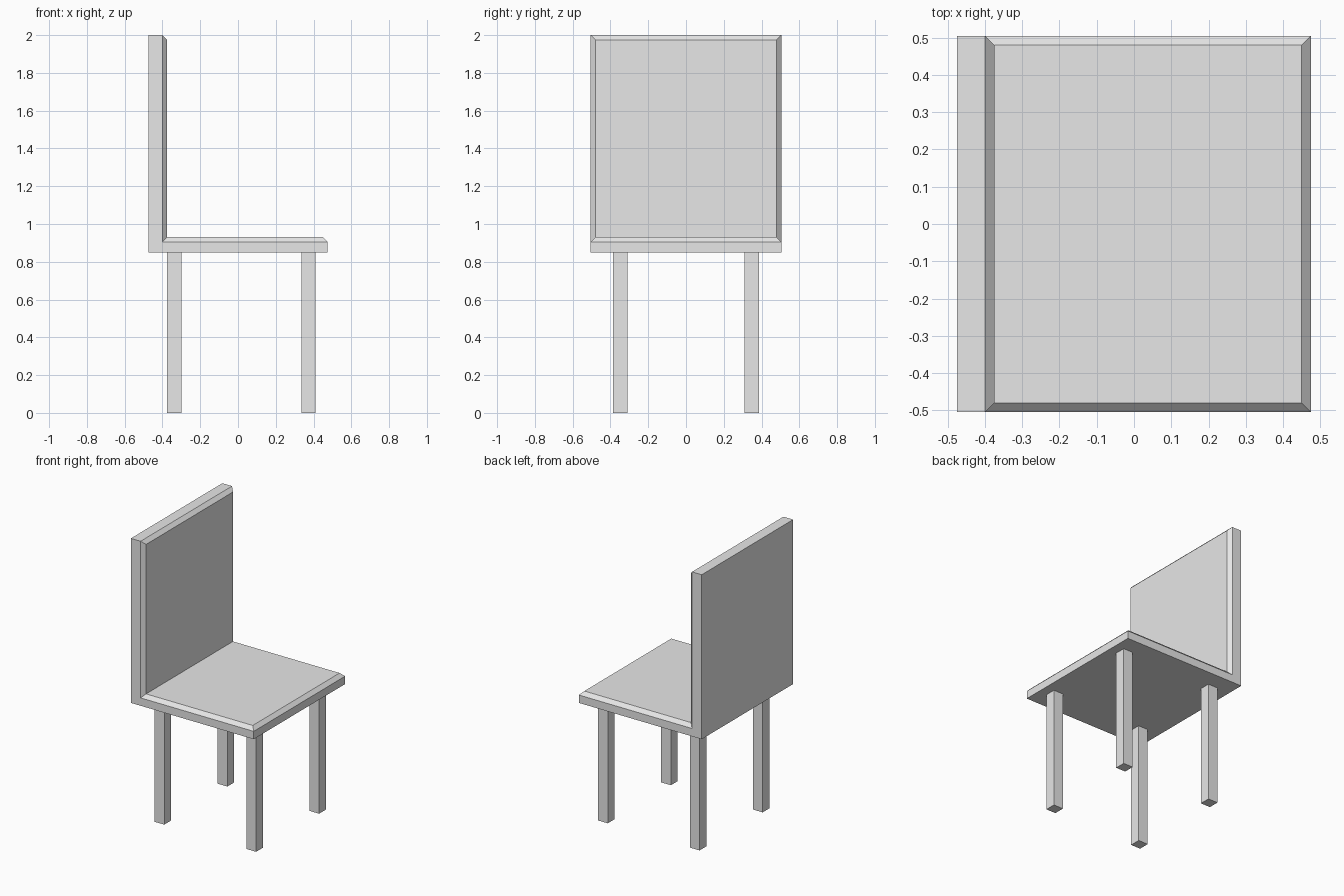
import bpy
import bmesh
from mathutils import Matrix, Vector

default_cube = bpy.data.objects.get("Cube")
if default_cube:
    bpy.data.objects.remove(default_cube, do_unlink=True)

GREY = (0.8, 0.8, 0.8, 1.0)
grey = bpy.data.materials.new("light_grey")
grey.diffuse_color = GREY
grey.use_nodes = True
grey.node_tree.nodes["Principled BSDF"].inputs["Base Color"].default_value = GREY

HALF_DEPTH = 0.475    # along x
HALF_WIDTH = 0.505    # along y
SEAT_BOTTOM, SEAT_EDGE, TOP = 0.85, 0.905, 2.0
BACK_FACE = -0.40
CHAMFER = 0.025


def finish(bm, name):
    bmesh.ops.recalc_face_normals(bm, faces=bm.faces)
    mesh = bpy.data.meshes.new(name)
    bm.to_mesh(mesh)
    bm.free()
    mesh.materials.append(grey)
    obj = bpy.data.objects.new(name, mesh)
    bpy.context.collection.objects.link(obj)
    return obj


def box(name, lo, hi):
    lo, hi = Vector(lo), Vector(hi)
    bm = bmesh.new()
    place = Matrix.Translation((lo + hi) / 2) @ Matrix.Diagonal((*(hi - lo), 1))
    bmesh.ops.create_cube(bm, size=1, matrix=place)
    return finish(bm, name)


# Seat and backrest: one L-shaped profile extruded across the width
profile = [
    (-HALF_DEPTH, SEAT_BOTTOM), (HALF_DEPTH, SEAT_BOTTOM),
    (HALF_DEPTH, SEAT_EDGE), (BACK_FACE, SEAT_EDGE),
    (BACK_FACE, TOP), (-HALF_DEPTH, TOP),
]
bm = bmesh.new()
side = bm.faces.new([bm.verts.new((x, -HALF_WIDTH, z)) for x, z in profile])
extruded = bmesh.ops.extrude_face_region(bm, geom=[side])
moved = [v for v in extruded["geom"] if isinstance(v, bmesh.types.BMVert)]
bmesh.ops.translate(bm, verts=moved, vec=(0, 2 * HALF_WIDTH, 0))
bmesh.ops.recalc_face_normals(bm, faces=bm.faces)
bm.normal_update()

# Raised chamfered pads on the sitting face and the leaning face
pads = []
for f in bm.faces:
    c = f.calc_center_median()
    on_seat = f.normal.z > 0.9 and c.z < 1
    on_back = f.normal.x > 0.9 and c.z > 1
    if on_seat or on_back:
        pads.append(f)
bmesh.ops.inset_individual(bm, faces=pads, thickness=CHAMFER, depth=CHAMFER,
                           use_even_offset=True)

# Join the pads where their chamfers meet in the corner
corner = Vector((BACK_FACE + CHAMFER / 2, 0, SEAT_EDGE + CHAMFER / 2))
inner = [f for f in bm.faces if (f.calc_center_median() - corner).length < 0.005]
bmesh.ops.delete(bm, geom=inner, context="FACES")
bmesh.ops.remove_doubles(bm, verts=bm.verts, dist=0.001)
finish(bm, "seat_and_backrest")

# Four square legs
LEG = 0.075
for end, x in (("front", 0.335), ("back", -0.375)):
    for hand, y in (("left", 0.311), ("right", -0.386)):
        box(f"{end}_{hand}_leg", (x, y, 0), (x + LEG, y + LEG, SEAT_BOTTOM))
